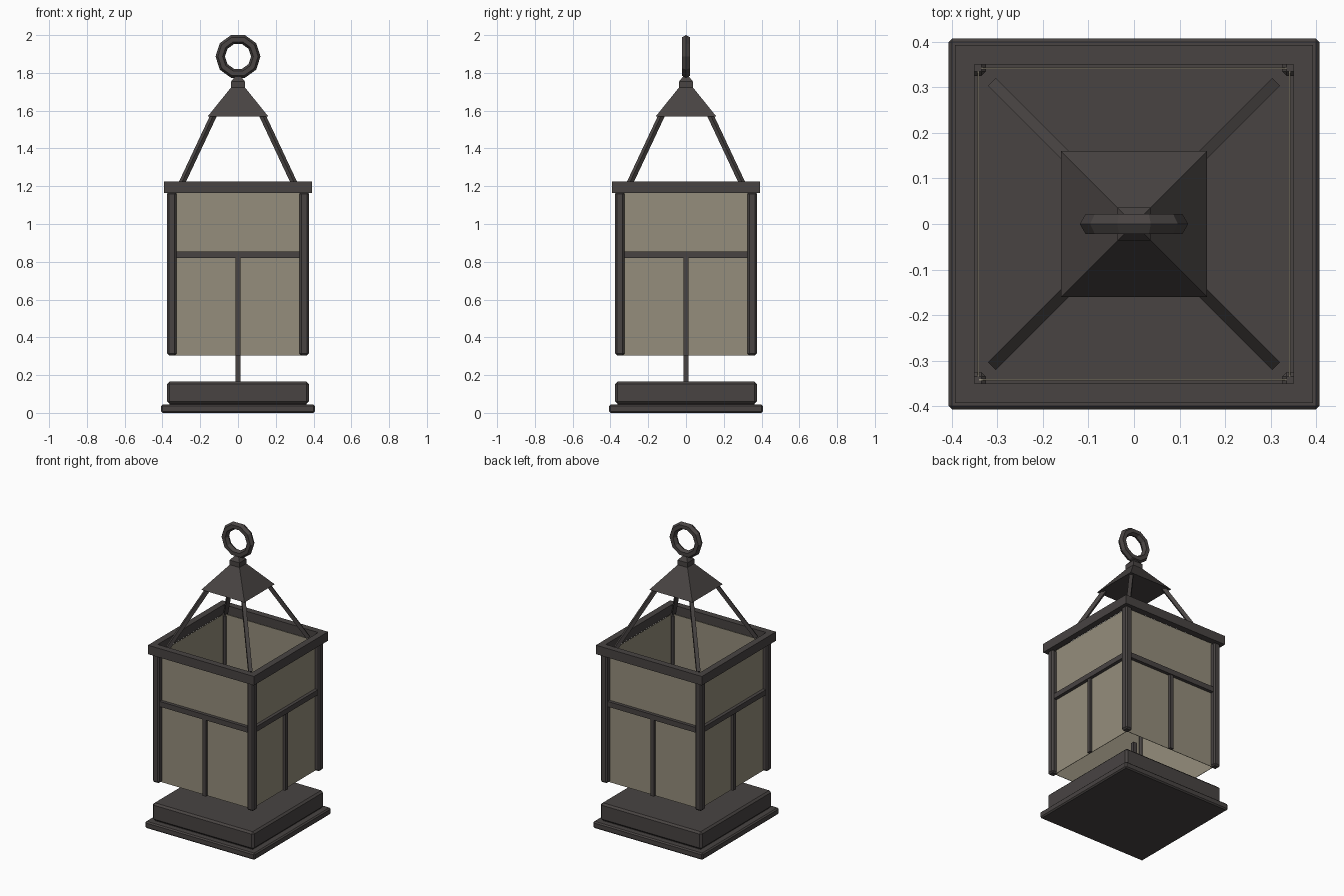
import bpy, bmesh, math
from mathutils import Vector, Matrix

cube = bpy.data.objects.get("Cube")
if cube:
    bpy.data.objects.remove(cube, do_unlink=True)


def material(name, rgb):
    m = bpy.data.materials.new(name)
    m.use_nodes = True
    m.diffuse_color = (*rgb, 1)
    m.node_tree.nodes["Principled BSDF"].inputs["Base Color"].default_value = (*rgb, 1)
    return m


METAL = material("dark_iron", (0.065, 0.057, 0.055))
GLASS = material("amber_glass", (0.30, 0.27, 0.20))


def finish(name, bm, mat, bevel=0):
    bmesh.ops.recalc_face_normals(bm, faces=bm.faces)
    mesh = bpy.data.meshes.new(name)
    bm.to_mesh(mesh)
    bm.free()
    mesh.materials.append(mat)
    obj = bpy.data.objects.new(name, mesh)
    bpy.context.collection.objects.link(obj)
    if bevel:
        mod = obj.modifiers.new("bevel", 'BEVEL')
        mod.width = bevel
        mod.segments = 1
    return obj


def box(name, lo, hi, mat=METAL, bevel=0, turn=0):
    lo, hi = Vector(lo), Vector(hi)
    bm = bmesh.new()
    bmesh.ops.create_cube(bm, size=1)
    bmesh.ops.scale(bm, vec=hi - lo, verts=bm.verts)
    bmesh.ops.translate(bm, vec=(lo + hi) / 2, verts=bm.verts)
    bmesh.ops.rotate(bm, matrix=Matrix.Rotation(turn, 3, 'Z'), verts=bm.verts)
    return finish(name, bm, mat, bevel)


def slab(name, half, z0, z1, bevel=0):
    return box(name, (-half, -half, z0), (half, half, z1), METAL, bevel)


def lathe(name, profile, sides=4):
    # Stacked square or round rings, capped at both ends
    bm = bmesh.new()
    rings = []
    for half, z in profile:
        r = half / math.cos(math.pi / sides)
        rings.append([bm.verts.new((r * math.cos(a), r * math.sin(a), z))
                      for a in [(i + 0.5) * math.tau / sides for i in range(sides)]])
    for a, b in zip(rings, rings[1:]):
        for i in range(sides):
            j = (i + 1) % sides
            bm.faces.new((a[i], a[j], b[j], b[i]))
    bm.faces.new(rings[0])
    bm.faces.new(rings[-1])
    return finish(name, bm, METAL)


# Base
slab("base_plate", 0.407, 0, 0.045, 0.008)
slab("base_neck", 0.362, 0.04, 0.06)
slab("base_block", 0.375, 0.048, 0.165, 0.012)

# Inner stem and cup
slab("inner_stem", 0.013, 0.16, 0.50)
lathe("inner_cup", [(0.09, 0.35), (0.09, 0.37)], 8)

# Four sides: post, pane, bars, top beam, hanger rod
for k in range(4):
    t = k * math.pi / 2
    box(f"corner_post_{k}", (0.325, -0.375, 0.305), (0.375, -0.325, 1.17), METAL, 0.01, t)
    box(f"glass_pane_{k}", (-0.34, -0.343, 0.305), (0.34, -0.34, 1.17), GLASS, 0, t)
    box(f"cross_bar_{k}", (-0.33, -0.365, 0.82), (0.33, -0.342, 0.855), METAL, 0, t)
    box(f"upright_bar_{k}", (-0.013, -0.36, 0.305), (0.013, -0.342, 0.825), METAL, 0, t)
    box(f"top_beam_{k}", (-0.35, -0.393, 1.165), (0.393, -0.35, 1.225), METAL, 0, t)

    turn = Matrix.Rotation(t, 3, 'Z')
    start, end = turn @ Vector((0.305, 0.305, 1.20)), turn @ Vector((0.122, 0.122, 1.59))
    axis = end - start
    bm = bmesh.new()
    bmesh.ops.create_cube(bm, size=1)
    bmesh.ops.scale(bm, vec=(0.024, 0.024, axis.length), verts=bm.verts)
    bmesh.ops.rotate(bm, matrix=axis.to_track_quat('Z', 'Y').to_matrix(), verts=bm.verts)
    bmesh.ops.translate(bm, vec=(start + end) / 2, verts=bm.verts)
    finish(f"hanger_rod_{k}", bm, METAL)

# Pyramid cap and knob
lathe("pyramid_cap", [(0.16, 1.57), (0.035, 1.725)])
lathe("cap_knob", [(0.036, 1.72), (0.036, 1.755), (0.024, 1.77), (0.012, 1.785)])

# Carrying ring
bpy.ops.mesh.primitive_torus_add(
    major_segments=10, minor_segments=6, major_radius=0.094, minor_radius=0.025,
    location=(0, 0, 1.887), rotation=(math.pi / 2, 0, 0))
ring = bpy.context.object
ring.name = "carrying_ring"
ring.data.materials.append(METAL)
